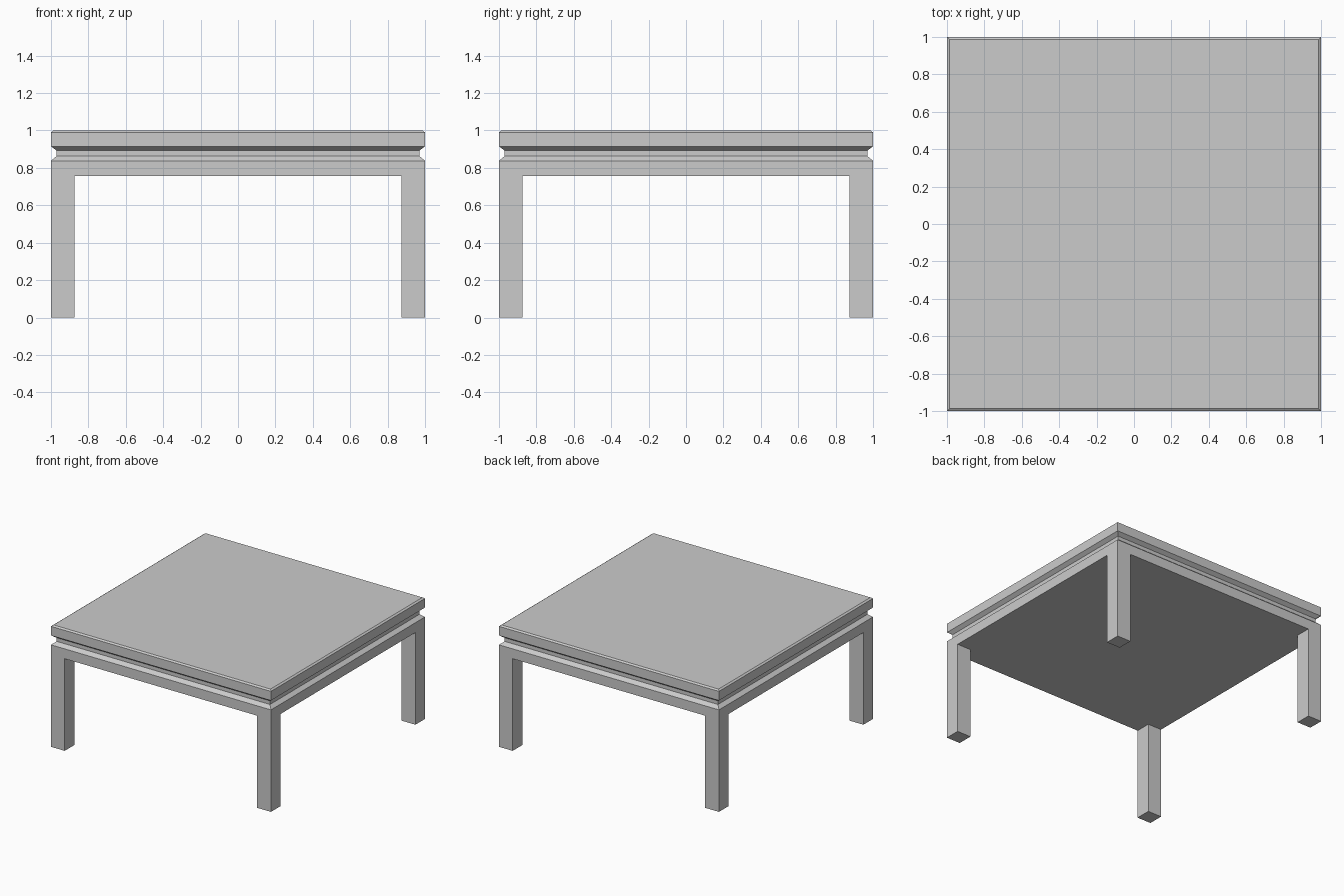
import bpy, bmesh

if "Cube" in bpy.data.objects:
    bpy.data.objects.remove(bpy.data.objects["Cube"])

LEG_INNER = 0.875      # inner edge of the square legs
APRON_Z = 0.757        # underside of the table

# Moulded edge, from apron up to the tabletop: (half width, height)
PROFILE = [(1.0, 0.838), (0.97, 0.863), (0.97, 0.893), (1.0, 0.915),
           (1.0, 0.99), (0.986, 1.0)]

bm = bmesh.new()

# Underside: 3 x 3 grid whose corner cells are the leg sections
bmesh.ops.create_grid(bm, x_segments=3, y_segments=3, size=1)
for v in bm.verts:
    for i in (0, 1):
        if abs(v.co[i]) < 0.9:
            v.co[i] = LEG_INNER if v.co[i] > 0 else -LEG_INNER
    v.co.z = APRON_Z
corners = [f for f in bm.faces
           if min(abs(c) for c in f.calc_center_median().xy) > LEG_INNER]

# Apron, recessed neck and tabletop: raise the outline through the profile
ring = [e for e in bm.edges if e.is_boundary]
half = 1.0
for width, z in PROFILE:
    geom = bmesh.ops.extrude_edge_only(bm, edges=ring)["geom"]
    ring = [g for g in geom if isinstance(g, bmesh.types.BMEdge) and g.is_boundary]
    for v in {v for e in ring for v in e.verts}:
        v.co.x *= width / half
        v.co.y *= width / half
        v.co.z = z
    half = width
bmesh.ops.contextual_create(bm, geom=ring)

# Legs: pull the corner cells down to the floor
legs = bmesh.ops.extrude_discrete_faces(bm, faces=corners)["faces"]
for f in legs:
    for v in f.verts:
        v.co.z = 0.0

bmesh.ops.recalc_face_normals(bm, faces=bm.faces)
mesh = bpy.data.meshes.new("coffee_table")
bm.to_mesh(mesh)
bm.free()
table = bpy.data.objects.new("coffee_table", mesh)
bpy.context.collection.objects.link(table)
